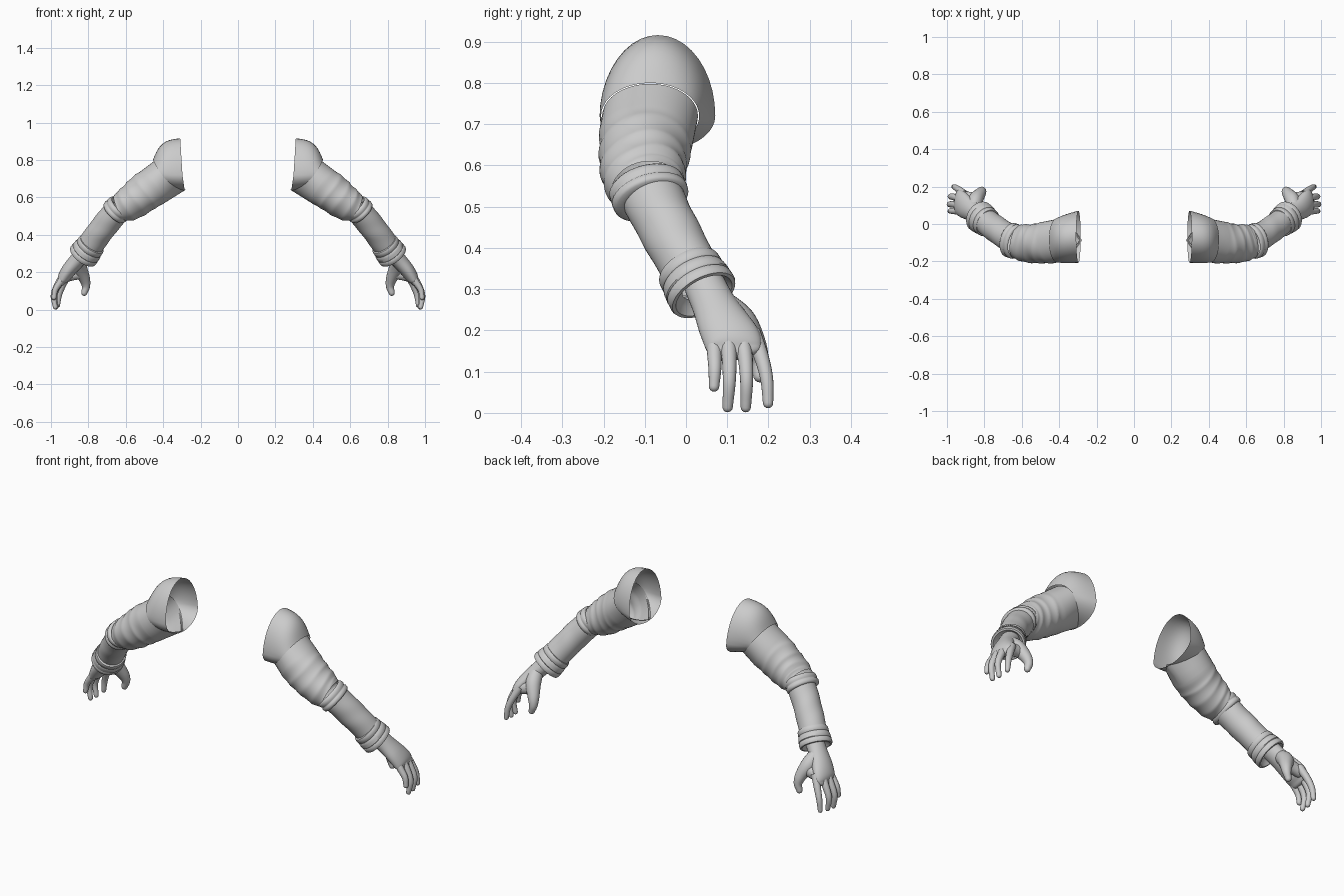
import bpy, math
from mathutils import Vector

if "Cube" in bpy.data.objects:
    bpy.data.objects.remove(bpy.data.objects["Cube"], do_unlink=True)

GREY = (0.6, 0.6, 0.6, 1)
mat = bpy.data.materials.new("plain_grey")
mat.use_nodes = True
mat.diffuse_color = GREY
mat.node_tree.nodes["Principled BSDF"].inputs["Base Color"].default_value = GREY

SEG = 40
parts = []


def skin(name, rings, close=False):
    """Bridge rings of points into a surface, once for each side."""
    n = len(rings[0])
    for side, sx in (("left", 1), ("right", -1)):
        verts = [(p.x * sx, p.y, p.z) for r in rings for p in r]
        faces = []
        for i in range(len(rings) - 1):
            for j in range(n):
                k = (j + 1) % n
                faces.append((i * n + j, i * n + k, (i + 1) * n + k, (i + 1) * n + j))
        if close:
            faces.append(tuple(range(len(verts) - n, len(verts))))
        if sx < 0:
            faces = [f[::-1] for f in faces]
        mesh = bpy.data.meshes.new(f"{side}_{name}")
        mesh.from_pydata(verts, [], faces)
        mesh.materials.append(mat)
        ob = bpy.data.objects.new(f"{side}_{name}", mesh)
        bpy.context.collection.objects.link(ob)
        parts.append(ob)


def ring(c, t, ru, rv, n=SEG, bump=None):
    """Ellipse around c, across direction t; ru runs front to back."""
    t = t.normalized()
    y = Vector((0, 1, 0))
    u = (y - t * t.dot(y)).normalized()
    v = t.cross(u)
    pts = []
    for j in range(n):
        a = math.tau * j / n
        k = 1 + (bump(a) if bump else 0)
        pts.append(c + (u * math.cos(a) * ru + v * math.sin(a) * rv) * k)
    return pts


def smooth_path(sections, steps):
    """Catmull-Rom samples of (x, y, z, ru, rv) rows."""
    P = [Vector(s) for s in sections]
    P = [P[0] * 2 - P[1]] + P + [P[-1] * 2 - P[-2]]
    out = []
    for i in range(1, len(P) - 2):
        a, b, c, d = P[i - 1:i + 3]
        for k in range(steps):
            s = k / steps
            out.append((b * 2 + (c - a) * s + (a * 2 - b * 5 + c * 4 - d) * s * s
                        + (b * 3 - a - c * 3 + d) * s ** 3) / 2)
    return out + [P[-2]]


def limb(sections, steps=6, n=SEG, tip=False, fold=None):
    """Rings along a smooth path, with an optional rounded tip."""
    path = smooth_path(sections, steps)
    cen = [Vector(p[:3]) for p in path]
    rings = []
    for i, p in enumerate(path):
        t = cen[min(i + 1, len(cen) - 1)] - cen[max(i - 1, 0)]
        s = i / (len(path) - 1)
        rings.append(ring(cen[i], t, p[3], p[4], n, (lambda a: fold(s, a)) if fold else None))
    if tip:
        t.normalize()
        for a in (0.4, 0.8, 1.15, 1.45):
            k = math.cos(a)
            rings.append(ring(cen[-1] + t * p[4] * math.sin(a), t, p[3] * k, p[4] * k, n))
    return rings


def band(name, c, axis, profile, flat):
    """Cuff turned from (offset, radius) pairs; flat squashes it."""
    c, axis = Vector(c), Vector(axis).normalized()
    skin(name, [ring(c + axis * o, axis, r, r * flat) for o, r in profile])


# Shoulder cap: open shell, from a pear-shaped body opening to a slanted rim
def opening(a):
    s = math.sin(a)
    return Vector((0.297 + 0.012 * s, -0.068 + 0.139 * math.cos(a),
                   0.72 + (0.196 if s > 0 else 0.085) * s))


def rim(a, k=1.0):
    h = (1 + math.sin(a)) / 2
    return Vector((0.29 + 0.165 * math.sqrt(h), -0.087 + 0.119 * k * math.cos(a),
                   0.72 + 0.08 * k * math.sin(a)))


angles = [math.tau * j / SEG for j in range(SEG)]
cap = []
for i in range(11):
    s = i / 10
    row = []
    for a in angles:
        h = max(0, math.sin(a))
        push = Vector((0.02 * h, 0.003 * math.cos(a), 0.03 * h)) * math.sin(math.pi * s)
        row.append(opening(a).lerp(rim(a), s) + push)
    cap.append(row)
skin("shoulder_cap", cap)


# Upper sleeve: loose cloth with slanting folds, tucked in under the cap
def folds(s, a):
    wave = math.sin(s * 13 + 0.8 * math.sin(a + 0.6) + 0.5 * math.sin(2 * a))
    return 0.04 * (1 - abs(wave)) * min(1, s * 4) + 0.012 * math.sin(3 * a + s * 9) - 0.012


sleeve = limb([(0.445, -0.097, 0.665, 0.116, 0.108), (0.495, -0.102, 0.63, 0.109, 0.104),
               (0.545, -0.104, 0.592, 0.103, 0.098), (0.595, -0.1, 0.56, 0.098, 0.089),
               (0.63, -0.093, 0.543, 0.088, 0.074)], steps=8, fold=folds)
start = [rim(a, 0.975) - Vector((0.012, 0, 0)) for a in angles]
mid = [p.lerp(q, 0.55) for p, q in zip(start, sleeve[0])]
skin("upper_sleeve", [start, mid] + sleeve)

# Elbow cuff with two raised bands
band("elbow_cuff", (0.648, -0.09, 0.532), (0.6, 0.25, -0.62),
     [(-0.032, 0.078), (-0.03, 0.088), (-0.024, 0.093), (-0.008, 0.094), (-0.003, 0.09),
      (0.001, 0.09), (0.006, 0.095), (0.02, 0.094), (0.026, 0.088), (0.027, 0.07)], 0.8)


# Forearm sleeve
def soft(s, a):
    return 0.014 * math.sin(2 * a + s * 14) * math.sin(math.pi * s)


skin("forearm_sleeve", limb([(0.645, -0.085, 0.53, 0.076, 0.07), (0.7, -0.053, 0.465, 0.073, 0.07),
                             (0.75, -0.018, 0.4, 0.071, 0.07), (0.8, 0.02, 0.33, 0.069, 0.069)],
                            fold=soft))

# Wrist cuff: flared, finely grooved, hollow at the hand end
band("wrist_cuff", (0.808, 0.026, 0.315), (0.54, 0.42, -0.73),
     [(-0.052, 0.066), (-0.05, 0.077), (-0.044, 0.08), (-0.024, 0.081), (-0.021, 0.078),
      (-0.018, 0.081), (-0.008, 0.084), (0.01, 0.086), (0.013, 0.083), (0.016, 0.086),
      (0.034, 0.087), (0.041, 0.084), (0.042, 0.075), (0.024, 0.062), (0.014, 0.045)], 0.95)

# Palm, narrow at the wrist and flat at the knuckles
skin("palm", limb([(0.82, 0.045, 0.31, 0.05, 0.046), (0.862, 0.068, 0.262, 0.054, 0.042),
                   (0.902, 0.092, 0.215, 0.064, 0.039), (0.929, 0.113, 0.175, 0.069, 0.034),
                   (0.944, 0.12, 0.148, 0.063, 0.02)], tip=True), close=True)

# Fingers: (x, y, z) joints with tapering radii
digits = {
    "index_finger": [(0.905, 0.16, 0.195), (0.935, 0.183, 0.135), (0.956, 0.196, 0.08), (0.964, 0.199, 0.024)],
    "middle_finger": [(0.93, 0.136, 0.18), (0.961, 0.144, 0.13), (0.981, 0.147, 0.075), (0.972, 0.145, 0.014)],
    "ring_finger": [(0.935, 0.102, 0.18), (0.966, 0.105, 0.13), (0.986, 0.105, 0.075), (0.977, 0.101, 0.014)],
    "little_finger": [(0.92, 0.068, 0.19), (0.952, 0.069, 0.145), (0.977, 0.07, 0.105), (0.984, 0.068, 0.064)],
}
for name, joints in digits.items():
    rows = [(*p, r, r) for p, r in zip(joints, (0.021, 0.018, 0.0155, 0.0125))]
    skin(name, limb(rows, n=16, tip=True), close=True)

# Thumb with a full base, and the web joining it to the palm
thumb = [(0.858, 0.085, 0.265), (0.845, 0.132, 0.22), (0.821, 0.165, 0.165),
         (0.813, 0.178, 0.125), (0.822, 0.179, 0.09)]
skin("thumb", limb([(*p, r, r) for p, r in zip(thumb, (0.035, 0.039, 0.03, 0.022, 0.016))],
                   n=20, tip=True), close=True)
skin("thumb_web", limb([(0.835, 0.145, 0.198, 0.027, 0.034), (0.875, 0.144, 0.19, 0.028, 0.032),
                        (0.918, 0.145, 0.178, 0.03, 0.03)], n=20, tip=True), close=True)

# Smooth shading with crisp cuff edges
bpy.ops.object.select_all(action='DESELECT')
for ob in parts:
    ob.select_set(True)
bpy.context.view_layer.objects.active = parts[0]
bpy.ops.object.shade_smooth_by_angle(angle=math.radians(50))
